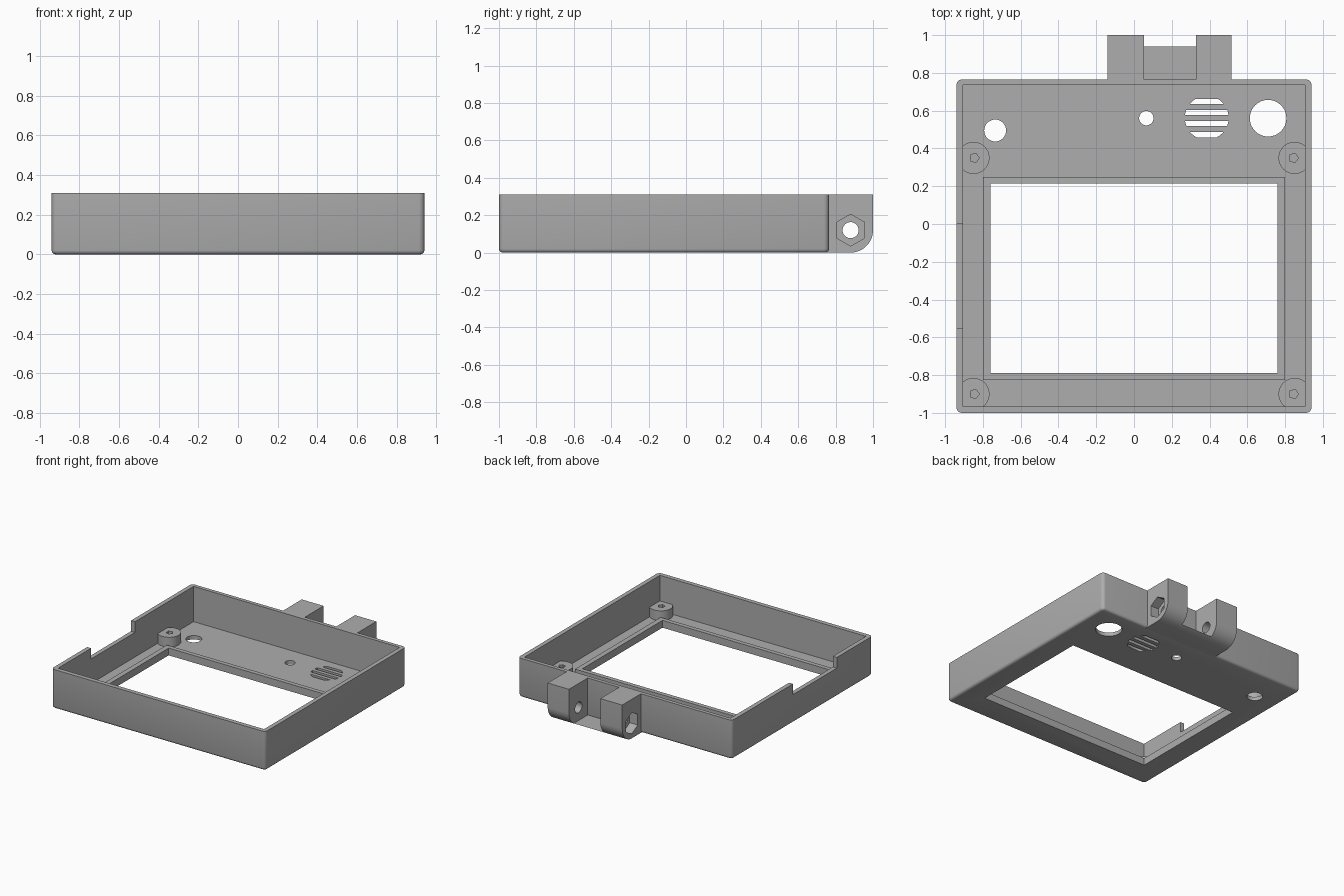
import bpy, bmesh, math
from mathutils import Matrix, Vector

if "Cube" in bpy.data.objects:
    bpy.data.objects.remove(bpy.data.objects["Cube"])

grey = bpy.data.materials.new("plain grey")
grey.use_nodes = True
COLOUR = (0.42, 0.42, 0.42, 1)
grey.diffuse_color = COLOUR
grey.node_tree.nodes["Principled BSDF"].inputs["Base Color"].default_value = COLOUR


def to_object(name, bm):
    bmesh.ops.recalc_face_normals(bm, faces=bm.faces)
    mesh = bpy.data.meshes.new(name)
    bm.to_mesh(mesh)
    bm.free()
    mesh.materials.append(grey)
    obj = bpy.data.objects.new(name, mesh)
    bpy.context.collection.objects.link(obj)
    return obj


def box_bm(x0, x1, y0, y1, z0, z1):
    bm = bmesh.new()
    bmesh.ops.create_cube(bm, size=1)
    for v in bm.verts:
        v.co = Vector(((x0, x1)[v.co.x > 0], (y0, y1)[v.co.y > 0], (z0, z1)[v.co.z > 0]))
    return bm


def box(name, *bounds):
    return to_object(name, box_bm(*bounds))


def prism(name, points, low, high, axis="Z"):
    """Extrude a closed outline along z, or along x with the outline in (y, z)."""
    bm = bmesh.new()
    place = (lambda a, b, h: (a, b, h)) if axis == "Z" else (lambda a, b, h: (h, a, b))
    face = bm.faces.new([bm.verts.new(place(a, b, low)) for a, b in points])
    moved = bmesh.ops.extrude_face_region(bm, geom=[face])["geom"]
    bmesh.ops.translate(bm, vec=Vector(place(0, 0, high - low)),
                        verts=[g for g in moved if isinstance(g, bmesh.types.BMVert)])
    return to_object(name, bm)


def ring(a, b, r, sides=32, start=0.0):
    return [(a + r * math.cos(start + math.tau * i / sides),
             b + r * math.sin(start + math.tau * i / sides)) for i in range(sides)]


def cut(obj, cutters):
    """Subtract the cutters for good, then remove them."""
    for c in cutters:
        c.hide_render = True
        mod = obj.modifiers.new("cut", "BOOLEAN")
        mod.operation, mod.solver, mod.object = "DIFFERENCE", "EXACT", c
    bpy.context.view_layer.update()
    graph = bpy.context.evaluated_depsgraph_get()
    mesh = bpy.data.meshes.new_from_object(obj.evaluated_get(graph))
    obj.modifiers.clear()
    obj.data = mesh
    for c in cutters:
        bpy.data.objects.remove(c)
    return obj


HEIGHT, FLOOR, BACK = 0.31, 0.03, 0.765
parts = []

# Case shell: tray with rounded corners and a rounded bottom edge
bm = box_bm(-0.94, 0.94, -1, BACK, 0, HEIGHT)
upright = [e for e in bm.edges if abs(e.verts[0].co.z - e.verts[1].co.z) > 0.1]
bmesh.ops.bevel(bm, geom=upright, offset=0.028, segments=4, profile=0.5, affect="EDGES")
bottom = [e for e in bm.edges if all(v.co.z < 0.001 for v in e.verts)]
bmesh.ops.bevel(bm, geom=bottom, offset=0.02, segments=3, profile=0.5, affect="EDGES")
shell = to_object("case_shell", bm)

cutters = [
    box("cavity", -0.905, 0.905, -0.965, 0.735, FLOOR, 1),
    box("window", -0.76, 0.76, -0.79, 0.215, -1, 1),
    box("side_notch", -1, -0.85, -0.55, 0, 0.225, 1),
]
# Round floor holes
for x, y, r in ((-0.735, 0.495, 0.058), (0.065, 0.56, 0.038), (0.71, 0.56, 0.097)):
    cutters.append(prism("floor_hole", ring(x, y, r), -0.2, 0.2))
# Speaker grille: slots clipped to a circle
gx, gy, gr = 0.385, 0.562, 0.116
for dy in (-0.089, -0.03, 0.028, 0.087):
    levels = [dy - 0.014 + 0.007 * i for i in range(5)]
    half = [(math.sqrt(gr * gr - d * d), d) for d in levels]
    outline = [(gx + w, gy + d) for w, d in half] + [(gx - w, gy + d) for w, d in reversed(half)]
    cutters.append(prism("grille_slot", outline, -0.2, 0.2))
parts.append(cut(shell, cutters))

# Raised rim around the window
rim = box("window_rim", -0.80, 0.80, -0.825, 0.25, FLOOR - 0.005, 0.058)
parts.append(cut(rim, [box("window", -0.76, 0.76, -0.79, 0.215, -1, 1)]))

# Screw bosses with blind pilot holes
for side, sx in (("right", -1), ("left", 1)):
    for end, y in (("front", -0.90), ("back", 0.35)):
        boss = prism(f"screw_boss_{end}_{side}", ring(sx * 0.85, y, 0.085), 0.01, 0.107)
        pilot = prism("pilot", ring(sx * 0.845, y, 0.026, 5), 0.035, 0.3)
        parts.append(cut(boss, [pilot]))

# Hinge lugs: rounded lower corner, pin hole and outer hexagonal nut pocket
PY, PZ, R = 0.88, 0.12, 0.12
arc = [(PY + R * math.sin(t), PZ - R * math.cos(t))
       for t in (math.pi / 2 * i / 12 for i in range(13))]
profile = [(BACK - 0.02, 0)] + arc + [(1, HEIGHT), (BACK - 0.02, HEIGHT)]
for name, x0, x1, outer in (("hinge_lug_right", -0.14, 0.052, -0.14),
                            ("hinge_lug_left", 0.328, 0.515, 0.515)):
    lug = prism(name, profile, x0, x1, "X")
    pin = prism("pin_hole", ring(PY, PZ, 0.043), x0 - 0.1, x1 + 0.1, "X")
    nut = prism("nut_pocket", ring(PY, PZ, 0.085, 6, math.pi / 2), outer - 0.07, outer + 0.07, "X")
    parts.append(cut(lug, [pin, nut]))

# Thin web joining the lugs underneath
web = prism("hinge_web", profile, 0.05, 0.33, "X")
parts.append(cut(web, [box("web_clearance", -1, 1, 0, 2, 0.016, 1)]))

# Smooth curved sides, keep edges sharp
bpy.ops.object.select_all(action="DESELECT")
for p in parts:
    p.select_set(True)
bpy.context.view_layer.objects.active = shell
bpy.ops.object.shade_smooth_by_angle(angle=math.radians(32))
